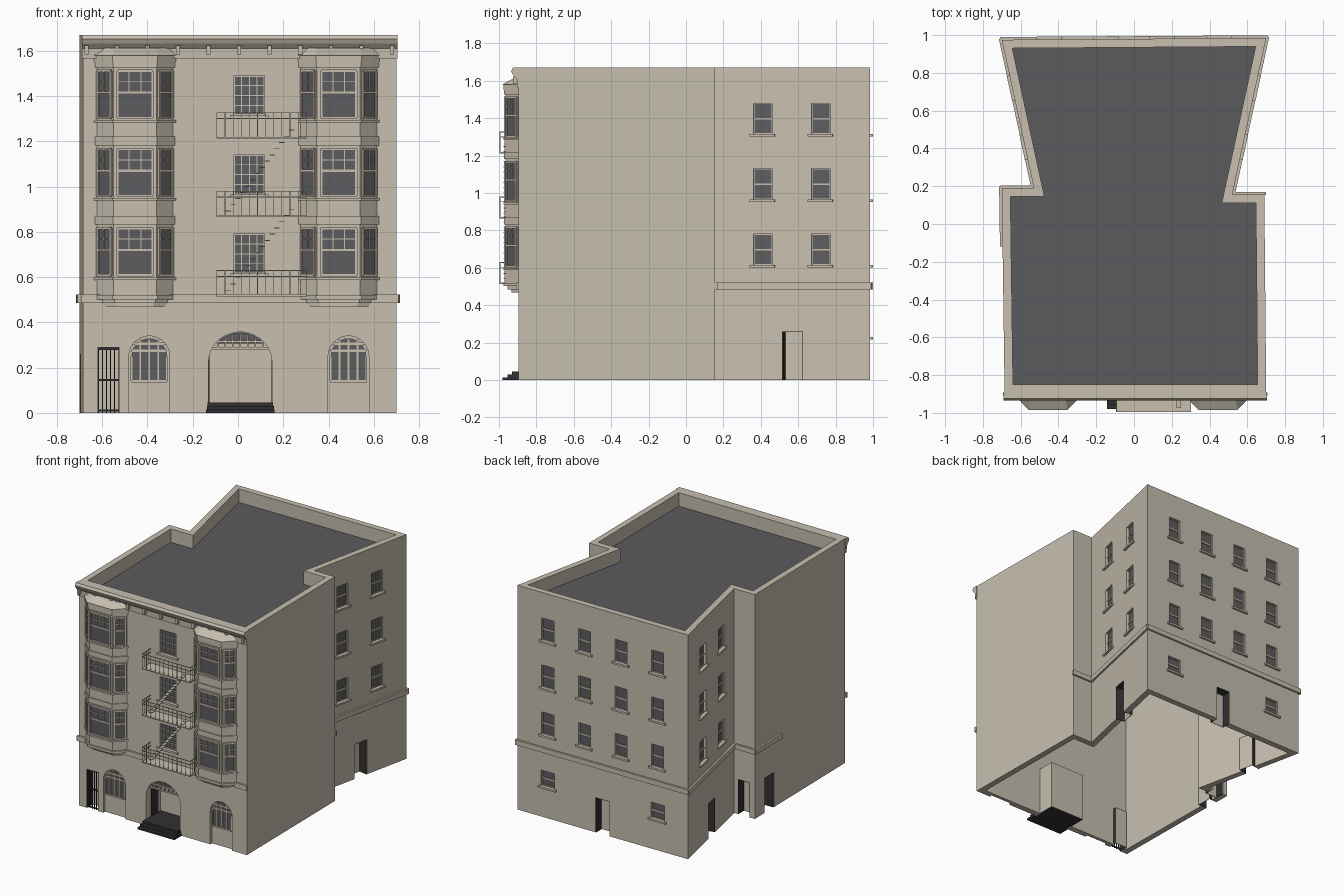
import bpy, bmesh, math
from mathutils import Matrix, Vector

cube = bpy.data.objects.get("Cube")
if cube:
    bpy.data.objects.remove(cube, do_unlink=True)


def material(name, color):
    m = bpy.data.materials.new(name)
    m.use_nodes = True
    m.diffuse_color = (*color, 1)
    m.node_tree.nodes["Principled BSDF"].inputs["Base Color"].default_value = (*color, 1)
    return m


MATS = [material("beige stucco", (0.57, 0.52, 0.43)), material("dark glass", (0.11, 0.11, 0.115)),
        material("grey roofing", (0.105, 0.105, 0.11)), material("black iron", (0.03, 0.03, 0.032))]
WALL, GLASS, ROOF, IRON = range(4)
parts = {}


def part(name):
    return parts.setdefault(name, bmesh.new())


def box(name, M, x, y, z, mat=WALL):
    size = Vector((x[1] - x[0], y[1] - y[0], z[1] - z[0]))
    mid = Vector((sum(x), sum(y), sum(z))) / 2
    r = bmesh.ops.create_cube(part(name), size=1,
                              matrix=M @ Matrix.Translation(mid) @ Matrix.Diagonal((*size, 1)))
    for f in {f for v in r["verts"] for f in v.link_faces}:
        f.material_index = mat


def loft(name, low, high, mat=WALL):
    """Closed solid between two matching rings of points."""
    bm = part(name)
    a, b = [[bm.verts.new(p) for p in ring] for ring in (low, high)]
    n = len(a)
    faces = [bm.faces.new(a[::-1]), bm.faces.new(b)]
    faces += [bm.faces.new((a[i], a[(i + 1) % n], b[(i + 1) % n], b[i])) for i in range(n)]
    for f in faces:
        f.material_index = mat


def profile(name, M, pts, y, mat=WALL):
    """Extrude an (x, z) outline along local y."""
    loft(name, *[[M @ Vector((p[0], d, p[1])) for p in pts] for d in y], mat)


def frame(p, q, t, z=0.0):
    """Wall frame: x along the wall, y into the wall, z up."""
    d = (Vector(q) - Vector(p)).normalized()
    o = Vector(p) + d * t
    return Matrix(((d.x, -d.y, 0, o.x), (d.y, d.x, 0, o.y), (0, 0, 1, z), (0, 0, 0, 1)))


def finish(name):
    bm = parts.pop(name)
    bmesh.ops.recalc_face_normals(bm, faces=bm.faces)
    me = bpy.data.meshes.new(name)
    bm.to_mesh(me)
    bm.free()
    for m in MATS:
        me.materials.append(m)
    ob = bpy.data.objects.new(name, me)
    bpy.context.collection.objects.link(ob)
    return ob


# Footprint, counter-clockwise from the front corner
FOOT = [(-.685, -.895), (.70, -.895), (.69, .155), (.52, .155),
        (.70, .985), (-.70, .975), (-.53, .19), (-.70, .19)]
N = len(FOOT)
H, ROOF_Z = 1.67, 1.57


def edge(i, t, z=0.0):
    return frame(FOOT[i], FOOT[(i + 1) % N], t, z)


def length(i):
    return (Vector(FOOT[(i + 1) % N]) - Vector(FOOT[i])).length


def inset(d):
    out = []
    for i in range(N):
        p = Vector(FOOT[i])
        a = (p - Vector(FOOT[i - 1])).normalized()
        b = (Vector(FOOT[(i + 1) % N]) - p).normalized()
        na, nb = Vector((-a.y, a.x)), Vector((-b.y, b.x))
        out.append(p + (na + nb) * d / (1 + na.dot(nb)))
    return out


# Wall shell, open below
inner = inset(.045)
bm = part("walls")
rings = [[bm.verts.new((p[0], p[1], z)) for p in ring]
         for ring, z in ((FOOT, 0), (FOOT, H), (inner, H), (inner, 0))]
for k in range(4):
    a, b = rings[k], rings[(k + 1) % 4]
    for i in range(N):
        j = (i + 1) % N
        bm.faces.new((a[i], a[j], b[j], b[i]))
deck = inset(.04)
loft("roof", [(*p, ROOF_Z - .01) for p in deck], [(*p, ROOF_Z) for p in deck], ROOF)


def sash(name, M, w, h, d, cols, rows, upper=0.0):
    """Glass with frame and bars; panes are divided above height `upper`."""
    x, bar, ys = w / 2, .004, (d - .01, d)
    box(name, M, (-x, x), (d - .004, d), (0, h), GLASS)
    for s in (-1, 1):
        box(name, M, (s * x - .005, s * x + .005), ys, (0, h))
    for z in (0, h) + ((upper,) if upper else ()):
        box(name, M, (-x, x), ys, (z - .005, z + .005))
    for c in range(1, cols):
        u = -x + w * c / cols
        box(name, M, (u - bar / 2, u + bar / 2), ys, (upper, h))
    for r in range(1, rows):
        z = upper + (h - upper) * r / rows
        box(name, M, (-x, x), ys, (z - bar / 2, z + bar / 2))


def wall_window(name, M, w, h, cols=1, rows=1, upper=0.0):
    box("cutter", M, (-w / 2, w / 2), (-.02, .02), (0, h))
    sash(name, M, w, h, .02, cols, rows, upper)
    box(name, M, (-w / 2 - .018, w / 2 + .018), (-.015, .001), (-.014, 0))


def doorway(name, M, w, h):
    """Deep opening with dark reveals and a plain panel behind."""
    x = w / 2
    box("cutter", M, (-x, x), (-.02, .08), (-.02, h))
    for s in (-1, 1):
        box(name, M, sorted((s * x, s * (x - .004))), (.002, .07), (0, h), IRON)
    box(name, M, (-x, x), (.002, .07), (h - .004, h), IRON)
    box(name, M, (-x, x), (.066, .07), (0, h))


# Side and rear windows and doors
FLOORS = (.615, .965, 1.315)
for z in FLOORS:
    for y in (.41, .72):
        wall_window("side_windows", edge(3, (y - .155) * 1.023, z), .1, .165, 1, 1, .082)
        wall_window("side_windows", edge(5, (.975 - y) * 1.023, z), .1, .165, 1, 1, .082)
    for x in (.45, .15, -.15, -.45):
        wall_window("rear_windows", edge(4, .7 - x, z), .1, .165, 1, 1, .082)
for x in (.45, -.45):
    wall_window("rear_windows", edge(4, .7 - x, .23), .11, .115, 1, 1, .057)
for i, t in ((3, .425), (5, .415), (4, .7), (6, .08), (7, .17)):
    doorway("service_doors", edge(i, t), .115 if i != 6 else .1, .26)

# String course
for i in (0, 2, 3, 4, 5, 6, 7):
    end = .31 if i == 7 else length(i) + .008
    box("string_course", edge(i, 0), (-.008, end), (-.014, .001), (.485, .522))

# Front cornice with brackets
corn = [(-.89, 1.565), (-.903, 1.565), (-.905, 1.61), (-.925, 1.632),
        (-.935, 1.652), (-.925, H), (-.89, H)]
loft("cornice", *[[(x, y, z) for y, z in corn] for x in (-.69, .705)])
for k in range(11):
    x = -.67 + k * .135
    box("cornice_brackets", Matrix(), (x - .009, x + .009), (-.925, -.895), (1.583, 1.622))


# Bay windows
def bay_ring(cx, o, z, depth=None):
    d = .07 + o if depth is None else depth
    a, b = .17 + o, .095 + o * .4
    return [(cx + u, -.894 - v, z) for u, v in ((-a, 0), (-b, d), (b, d), (a, 0))]


for name, cx in (("right_bay", -.455), ("left_bay", .445)):
    def band(o, z0, z1):
        loft(name, bay_ring(cx, o, z0), bay_ring(cx, o, z1))
    band(0, .52, 1.55)
    for k in range(3):
        band(.012 - .022 * k, .502 - .017 * k, .52 - .017 * k)
    band(.012, 1.55, 1.58)
    loft(name, bay_ring(cx, .02, 1.58), bay_ring(cx, -.01, 1.612, .03))
    ring = [p[:2] for p in bay_ring(cx, 0, 0)]
    for z in (.6, .95, 1.295):
        band(.012, z - .012, z)
        band(.008, z + .232, z + .27)
        for i in range(3):
            L = (Vector(ring[i + 1]) - Vector(ring[i])).length
            M = frame(ring[i], ring[i + 1], L / 2, z + .008)
            front = i == 1
            sash(name + "_windows", M, .155 if front else .078, .208, 0, 3 if front else 2, 2, .112)

# Middle windows
for z in FLOORS:
    wall_window("middle_windows", frame((0, -.895), (1, -.895), .05, z), .135, .175, 4, 4)


# Arched openings
def arch(w, spring, top, low=0.0, n=14):
    pts = [(-w / 2, low), (w / 2, low)]
    for k in range(n + 1):
        a = math.pi * k / n
        pts.append((w / 2 * math.cos(a), spring + (top - spring) * math.sin(a)))
    return pts


for x in (-.392, .488):
    M, n = frame((0, -.895), (1, -.895), x), "arched_windows"
    profile("cutter", M, arch(.18, .25, .34, -.02), (-.02, .02))
    profile(n, M, arch(.158, .25, .33, .145), (.014, .021), GLASS)
    for k in range(5):
        u = -.079 + .158 * k / 4
        box(n, M, (u - .004, u + .004), (.008, .022), (.14, .325 if 0 < k < 4 else .25))
    for z in (.14, .275, .305):
        box(n, M, (-.079, .079), (.008, .022), (z - .005, z + .005))

# Entrance alcove, transom and steps
M = frame((0, -.895), (1, -.895), .01)
profile("cutter", M, arch(.28, .225, .358, -.02), (-.02, .08))
box("entrance_alcove", M, (-.145, .145), (.17, .175), (0, .36))
for s in (-1, 1):
    box("entrance_alcove", M, sorted((s * .145, s * .141)), (.04, .17), (0, .36))
    box("entrance_alcove", M, sorted((s * .141, s * .137)), (.06, .14), (.045, .25), IRON)
box("entrance_alcove", M, (-.145, .145), (.04, .17), (.356, .36))
box("entrance_alcove", M, (-.14, .14), (0, .17), (0, .045), IRON)
fan = [p for p in arch(.275, .225, .355)[2:] if p[1] > .285]
profile("transom", M, fan, (.022, .028), GLASS)
for z in (.285, .315):
    box("transom", M, (-.125, .125), (.014, .03), (z - .005, z + .005))
for k in range(-3, 4):
    box("transom", M, (k * .033 - .003, k * .033 + .003), (.014, .03), (.285, .35 - .004 * k * k))
for k in range(3):
    box("front_steps", M, (-.152 + .004 * k, .152 - .004 * k), (-.085 + .025 * k, .0),
        (.015 * k, .015 * (k + 1)), IRON)

# Iron gate
M = frame((0, -.895), (1, -.895), -.572)
doorway("iron_gate", M, .098, .29)
for k in range(6):
    x = -.045 + .018 * k
    box("iron_gate", M, (x - .002, x + .002), (.008, .014), (0, .288), IRON)
for z in (.01, .145, .282):
    box("iron_gate", M, (-.047, .047), (.007, .015), (z - .004, z + .004), IRON)

# Fire escape: platforms, railings and flights
I = Matrix()
x0, x1, y0, y1 = -.095, .303, -.996, -.893
for level, z in enumerate((.515, .865, 1.212)):
    n, top = "fire_escape", z + .116
    box(n, I, (x0, x1), (y0, y1), (z, z + .007))
    for zz in (top, z + .09):
        box(n, I, (x0, x1), (y0, y0 + .004), (zz - .004, zz))
        for x in (x0, x1 - .004):
            box(n, I, (x, x + .004), (y0, y1), (zz - .004, zz))
    for k in range(12):
        x = x0 + (x1 - x0 - .003) * k / 11
        box(n, I, (x, x + .003), (y0, y0 + .003), (z, top))
    for x in (x0, x1 - .003):
        for k in range(1, 4):
            box(n, I, (x, x + .003), (y0 + k * .026, y0 + k * .026 + .003), (z, top))
    if level < 2:
        for k in range(14):
            x, zz = -.055 + .0215 * k, z + .025 + .0275 * k
            box("fire_escape_treads", I, (x, x + .024), (-.975, -.935), (zz, zz + .004))

# Cut the openings out of the walls
cutter, walls = finish("cutter"), finish("walls")
cutter.hide_render = True
mod = walls.modifiers.new("openings", "BOOLEAN")
mod.operation, mod.solver, mod.object = "DIFFERENCE", "EXACT", cutter
graph = bpy.context.evaluated_depsgraph_get()
cut = bpy.data.meshes.new_from_object(walls.evaluated_get(graph))
walls.modifiers.clear()
walls.data = cut
bpy.data.objects.remove(cutter, do_unlink=True)
for name in list(parts):
    finish(name)
